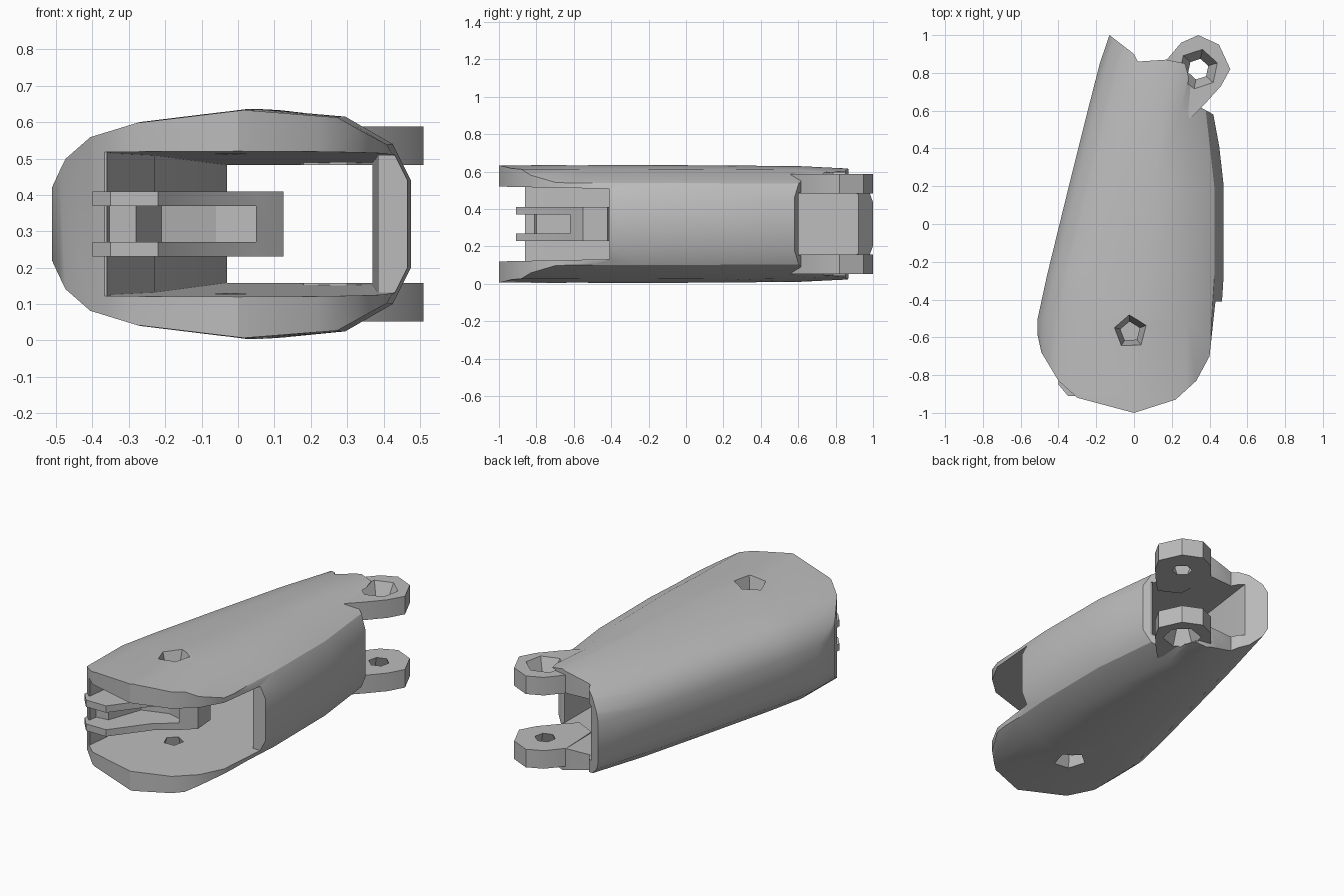
import bpy, bmesh, math
from mathutils import Vector

cube = bpy.data.objects.get("Cube")
if cube:
    bpy.data.objects.remove(cube, do_unlink=True)

grey = bpy.data.materials.new("plain grey")
grey.use_nodes = True
grey.diffuse_color = (0.5, 0.5, 0.5, 1)
grey.node_tree.nodes["Principled BSDF"].inputs["Base Color"].default_value = (0.5, 0.5, 0.5, 1)

MID = 0.32  # height of the symmetry plane


def loft(name, rings):
    """Closed solid through equal-length rings of points."""
    bm = bmesh.new()
    loops = [[bm.verts.new(p) for p in ring] for ring in rings]
    n = len(loops[0])
    for a, b in zip(loops, loops[1:]):
        for i in range(n):
            j = (i + 1) % n
            bm.faces.new((a[i], a[j], b[j], b[i]))
    bm.faces.new(loops[0][::-1])
    bm.faces.new(loops[-1])
    bmesh.ops.recalc_face_normals(bm, faces=bm.faces)
    mesh = bpy.data.meshes.new(name)
    bm.to_mesh(mesh)
    bm.free()
    mesh.materials.append(grey)
    obj = bpy.data.objects.new(name, mesh)
    bpy.context.scene.collection.objects.link(obj)
    return obj


def prism(name, outline, low, high):
    """Upright prism; low and high are heights or functions of y."""
    lo = low if callable(low) else lambda y: low
    hi = high if callable(high) else lambda y: high
    return loft(name, [[(x, y, f(y)) for x, y in outline] for f in (lo, hi)])


def boolean(obj, cutter, operation="DIFFERENCE"):
    cutter.hide_render = True
    mod = obj.modifiers.new(operation.title(), "BOOLEAN")
    mod.object, mod.operation, mod.solver = cutter, operation, "EXACT"


def finish(obj, angle=30):
    """Apply the cuts and smooth the gentle edges."""
    bpy.ops.object.select_all(action="DESELECT")
    bpy.context.view_layer.objects.active = obj
    obj.select_set(True)
    for mod in list(obj.modifiers):
        bpy.ops.object.modifier_apply(modifier=mod.name)
    bpy.ops.object.shade_smooth_by_angle(angle=math.radians(angle))


def section(y, left, right, squash):
    """Rounded cross-section, flatter on the left than on the right."""
    half = [(left, .1), (left + .04, .18), (left + .11, .24), (left + .24, .28),
            ((left + right) / 2 + .05, .316), (right - .18, .295),
            (right - .05, .22), (right, .12)]
    upper = [(x, y, MID + h * squash) for x, h in half]
    return upper + [(x, y, 2 * MID - z) for x, y, z in reversed(upper)]


# Housing: rounded loft trimmed to the plan outline
housing = loft("housing", [section(*s) for s in (
    (-1.05, -.52, .45, .99), (-.5, -.51, .46, 1), (-.27, -.46, .475, 1),
    (.2, -.345, .475, .99), (.6, -.245, .43, .98), (1.05, -.13, .5, .91))])
plan = [(-.13, 1), (0, .9), (.02, .86), (.17, .87), (.27, .85), (.33, .63),
        (.42, .58), (.49, .2), (.49, -.41), (.43, -.42), (.40, -.7), (.33, -.83),
        (.22, -.93), (0, -1), (-.3, -.92), (-.4, -.83), (-.49, -.68),
        (-.53, -.5), (-.47, -.27), (-.205, .78)]
trim = prism("housing_trim", plan, -.1, .8)
boolean(housing, trim, "INTERSECT")

# Channel running through the housing, open at the front right and the back
channel = prism("channel_cutter", [
    (-.7, -1.2), (-.7, -.86), (-.36, -.86), (-.34, -.7), (-.23, -.42),
    (-.03, .9), (-.03, 1.2), (.7, 1.2), (.7, .61), (.37, .6),
    (.385, -.41), (.7, -.41), (.7, -1.2)],
    lambda y: .14 + .02 * y, lambda y: .5 - .02 * y)
boolean(housing, channel)


def hole_cutter(name, x, y, sides, wide, narrow, top):
    """Hole that flares toward the outer faces."""
    rings = []
    for r, z in ((wide, 2 * MID - top), (narrow, .16), (narrow, .48), (wide, top)):
        rings.append([(x + r * math.cos(a), y + r * math.sin(a), z)
                      for a in (math.tau * (i + .3) / sides for i in range(sides))])
    return loft(name, rings)


pin_hole = hole_cutter("pin_hole_cutter", -.02, -.57, 5, .095, .045, .65)
lug_hole = hole_cutter("lug_hole_cutter", .34, .82, 6, .11, .055, .595)
boolean(housing, pin_hole)
boolean(housing, lug_hole)

# Eyelet lugs at the back, upper and lower
lug_plan = [(.17, .866), (.25, .96), (.34, 1), (.45, .95), (.51, .82),
            (.46, .73), (.37, .63), (.3, .56), (.18, .62)]
lugs = []
for name, side in (("upper_lug", 1), ("lower_lug", -1)):
    lug = prism(name, lug_plan, MID + side * .162, MID + side * .268)
    boolean(lug, lug_hole)
    lugs.append(lug)

# Forked arm inside the front opening
arm = prism("forked_arm", [
    (-.4, -.85), (-.35, -.91), (-.22, -.91), (-.06, -.7), (.05, -.62),
    (.125, -.55), (.115, -.42), (-.26, -.41), (-.4, -.6)], .23, .41)
slot = prism("arm_slot_cutter", [
    (-.6, -1.1), (-.6, -.84), (-.28, -.8), (-.21, -.6), (-.06, -.55),
    (.05, -.58), (.05, -1.1)], .27, .37)
boolean(arm, slot)

for part in [housing, arm] + lugs:
    finish(part)
for helper in (trim, channel, pin_hole, lug_hole, slot):
    bpy.data.objects.remove(helper, do_unlink=True)
